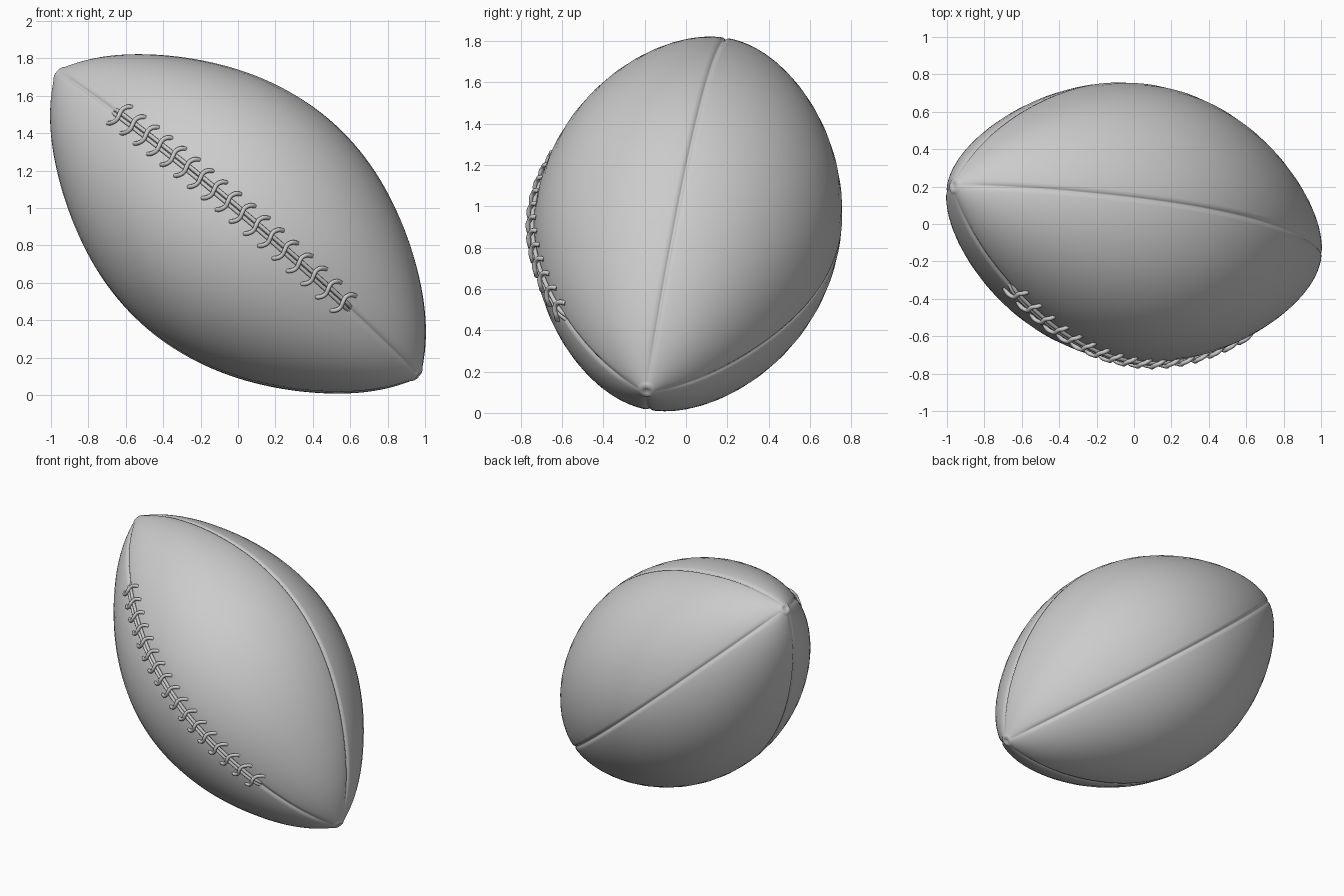
import bpy, bmesh
from math import sin, cos, pi, radians
from mathutils import Vector

if "Cube" in bpy.data.objects:
    bpy.data.objects.remove(bpy.data.objects["Cube"])

# Ball frame: d = long axis, n = toward the laces, t = sideways from the laces
centre = Vector((0, 0.008, 0.915))
d = Vector((0.97, -0.20, -0.815)).normalized()
n0 = Vector((0, -1, 0))
n0 = (n0 - d * n0.dot(d)).normalized()
t0 = n0.cross(d).normalized()
if t0.z < 0:
    t0.negate()
roll = radians(4.5)
n = n0 * cos(roll) + t0 * sin(roll)
t = t0 * cos(roll) - n0 * sin(roll)
END = 1.262


def radius(s):
    return 0.742 - 0.385 * s * s - 0.0049 * s ** 12


def at(s, ang, r):
    return centre + d * s + (n * cos(ang) + t * sin(ang)) * r


def on_surface(s, v, h):
    # v = distance round the ball from the lace seam, h = height above the skin
    r = radius(s)
    return at(s, v / r, r + h)


# Leather body: rings along the axis with four pressed-in seams
groove = [(-0.03, 0), (-0.014, 0.002), (-0.006, 0.009), (0, 0.014),
          (0.006, 0.009), (0.014, 0.002), (0.03, 0)]
RINGS, FILL = 80, 12
tip = [(1.271, 0.040), (1.277, 0.027), (1.274, 0.014)]
stations = [(-s, r) for s, r in reversed(tip)]
for i in range(RINGS + 1):
    s = END * sin(pi * (i / RINGS - 0.5))
    stations.append((s, radius(s)))
stations += tip

bm = bmesh.new()
rings = []
for s, r in stations:
    k = min(1 / r, 12)
    fade = min(1, r / 0.2) if r > 0.045 else 0
    ring = []
    for q in range(4):
        for arc, depth in groove:
            ring.append(bm.verts.new(at(s, q * pi / 2 + arc * k, r - depth * fade)))
        a, b = 0.03 * k, pi / 2 - 0.03 * k
        for j in range(1, FILL):
            ring.append(bm.verts.new(at(s, q * pi / 2 + a + (b - a) * j / FILL, r)))
    rings.append(ring)
count = len(rings[0])
for ra, rb in zip(rings, rings[1:]):
    for j in range(count):
        m = (j + 1) % count
        bm.faces.new((ra[j], ra[m], rb[m], rb[j]))
for ring, s in ((rings[0], -1.268), (rings[-1], 1.268)):
    c = bm.verts.new(centre + d * s)
    for j in range(count):
        bm.faces.new((ring[j], ring[(j + 1) % count], c))
bmesh.ops.recalc_face_normals(bm, faces=bm.faces)
for f in bm.faces:
    f.smooth = True
mesh = bpy.data.meshes.new("ball_body")
bm.to_mesh(mesh)
bm.free()
bpy.context.collection.objects.link(bpy.data.objects.new("ball_body", mesh))


def cords(name, paths, thickness):
    curve = bpy.data.curves.new(name, 'CURVE')
    curve.dimensions = '3D'
    curve.bevel_depth = thickness
    curve.bevel_resolution = 2
    curve.use_fill_caps = True
    curve.resolution_u = 4
    for pts in paths:
        sp = curve.splines.new('NURBS')
        sp.points.add(len(pts) - 1)
        for p, co in zip(sp.points, pts):
            p.co = (*co, 1)
        sp.order_u = 3
        sp.use_endpoint_u = True
    ob = bpy.data.objects.new(name, curve)
    bpy.context.collection.objects.link(ob)
    bpy.ops.object.select_all(action='DESELECT')
    ob.select_set(True)
    bpy.context.view_layer.objects.active = ob
    bpy.ops.object.convert(target='MESH')
    bpy.ops.object.shade_smooth()


# Two long cords running along the lace seam, ends tucked into the skin
L = 0.83
long_paths = []
for side in (-1, 1):
    path = [on_surface(-L, side * 0.012, -0.015)]
    path += [on_surface(-L + 0.02 + (2 * L - 0.04) * i / 30, side * 0.012, 0.007)
             for i in range(31)]
    path.append(on_surface(L, side * 0.012, -0.015))
    long_paths.append(path)
cords("lace_long_cords", long_paths, 0.011)

# S-shaped cross stitches: (across, along, height)
stitch = [(-0.074, -0.022, -0.006), (-0.064, -0.006, 0.014), (-0.03, 0.010, 0.020),
          (0, 0, 0.030), (0.03, -0.010, 0.020), (0.064, 0.006, 0.014),
          (0.074, 0.022, -0.006)]
STITCHES = 17
cross_paths = []
for i in range(STITCHES):
    s0 = -0.79 + 1.58 * i / (STITCHES - 1)
    cross_paths.append([on_surface(s0 + u, v, h) for v, u, h in stitch])
cords("lace_cross_stitches", cross_paths, 0.012)
